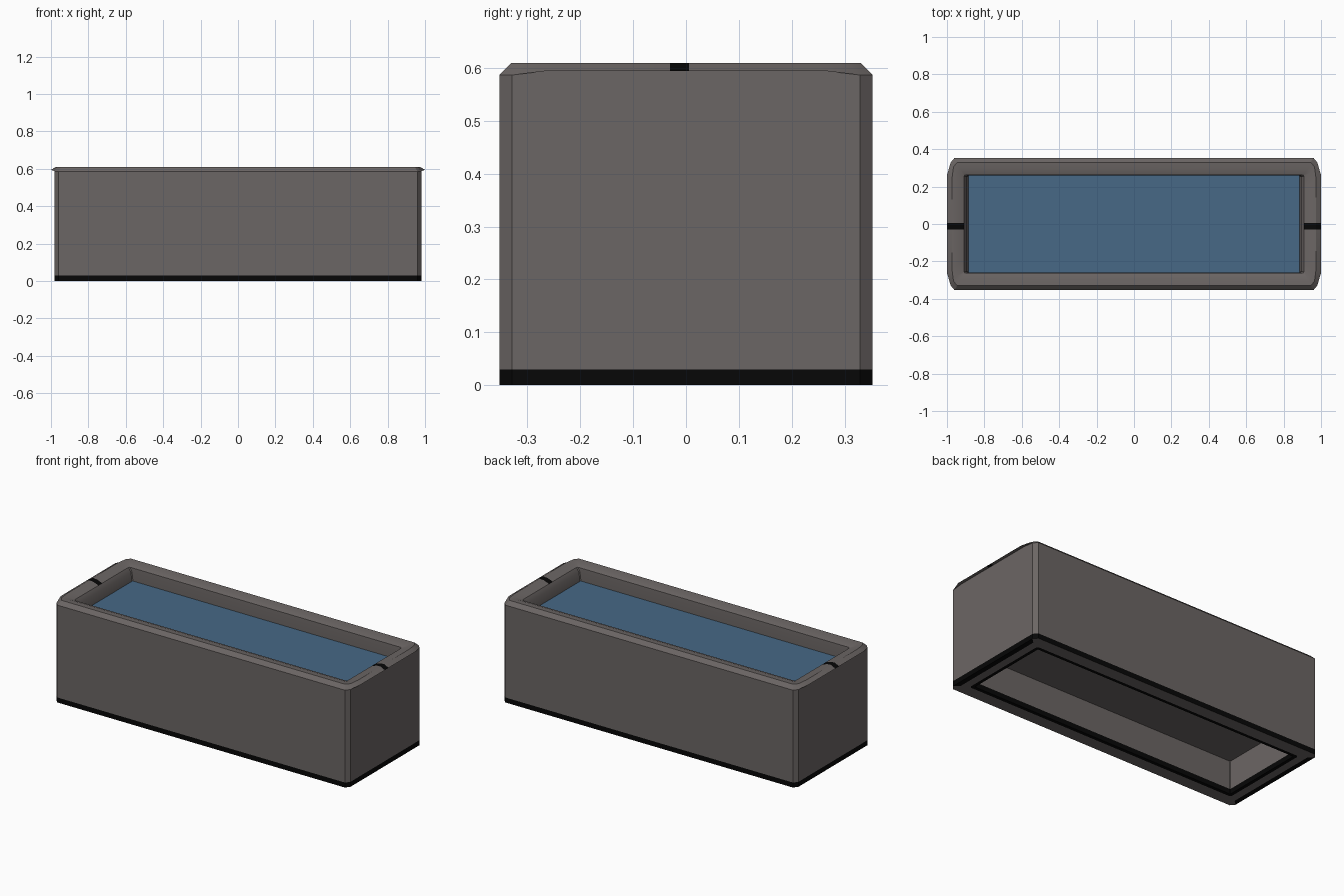
import bpy, bmesh, math
from mathutils import Vector

cube = bpy.data.objects.get("Cube")
if cube:
    bpy.data.objects.remove(cube, do_unlink=True)


def material(name, rgb):
    m = bpy.data.materials.new(name)
    m.use_nodes = True
    m.diffuse_color = (*rgb, 1)
    bsdf = m.node_tree.nodes["Principled BSDF"]
    bsdf.inputs["Base Color"].default_value = (*rgb, 1)
    bsdf.inputs["Roughness"].default_value = 0.9
    return m


stone = material("grey stone", (0.148, 0.132, 0.128))
dark = material("black grime", (0.002, 0.002, 0.002))
water = material("blue water", (0.063, 0.14, 0.24))


def ring(bm, hx, hy, z, cut=0.02, bulge=0.0, lift=0.0):
    """Rectangle with clipped corners; the end edges may bulge and lift."""
    quarter = [(hx + bulge, hy * 0.74, z + lift), (hx, hy - cut * 1.2, z),
               (hx - cut, hy, z)]
    pts = []
    for sx, sy in ((1, 1), (-1, 1), (-1, -1), (1, -1)):
        part = [(x * sx, y * sy, h) for x, y, h in quarter]
        pts += part if sx * sy > 0 else part[::-1]
    return [bm.verts.new(p) for p in pts]


def finish(bm, name, mats):
    me = bpy.data.meshes.new(name)
    bm.to_mesh(me)
    bm.free()
    ob = bpy.data.objects.new(name, me)
    bpy.context.collection.objects.link(ob)
    for m in mats:
        me.materials.append(m)
    return ob


# Trough body: rings from the underside recess, round the rim, to the basin
bm = bmesh.new()
rings = [
    ring(bm, 0.885, 0.26, 0.2, 0.004),
    ring(bm, 0.885, 0.26, 0.03, 0.004),
    ring(bm, 0.885, 0.26, 0.0, 0.004),
    ring(bm, 0.905, 0.28, 0.0, 0.008),
    ring(bm, 0.95, 0.325, 0.0),
    ring(bm, 0.98, 0.353, 0.0),
    ring(bm, 0.98, 0.353, 0.03),
    ring(bm, 0.98, 0.353, 0.587, lift=0.008),
    ring(bm, 0.98, 0.353, 0.587, bulge=0.02, lift=0.008),
    ring(bm, 0.965, 0.33, 0.61, bulge=0.008),
    ring(bm, 0.945, 0.295, 0.608, 0.015),
    ring(bm, 0.91, 0.262, 0.595, 0.006),
    ring(bm, 0.893, 0.26, 0.57, 0.004),
    ring(bm, 0.885, 0.26, 0.5, 0.004),
]
for a, b in zip(rings, rings[1:]):
    for i in range(len(a)):
        j = (i + 1) % len(a)
        bm.faces.new((a[i], a[j], b[j], b[i]))
bm.faces.new(rings[0])
bm.faces.new(rings[-1])
bmesh.ops.remove_doubles(bm, verts=bm.verts, dist=0.0005)
bmesh.ops.recalc_face_normals(bm, faces=bm.faces)

# Cut lines for the small dark marks on the end rims
for y in (-0.03, 0.006):
    bmesh.ops.bisect_plane(bm, geom=bm.verts[:] + bm.edges[:] + bm.faces[:],
                           plane_co=(0, y, 0), plane_no=(0, 1, 0))

# Grime along the base edges and on the rim marks
for f in bm.faces:
    c = f.calc_center_median()
    top = max(v.co.z for v in f.verts)
    low = min(v.co.z for v in f.verts)
    under_mid = top < 0.001 and all(
        0.9 < abs(v.co.x) < 0.96 or 0.27 < abs(v.co.y) < 0.33 for v in f.verts)
    base = top < 0.04 and not under_mid
    mark = -0.03 < c.y < 0.006 and low > 0.59 and abs(c.x) > 0.9
    f.material_index = int(base or mark)
body = finish(bm, "trough_body", [stone, dark])

# Water surface
bm = bmesh.new()
bmesh.ops.create_grid(bm, x_segments=1, y_segments=1, size=1)
for v in bm.verts:
    v.co = Vector((v.co.x * 0.885, v.co.y * 0.26, 0.518))
finish(bm, "water_surface", [water])

bpy.ops.object.select_all(action="DESELECT")
body.select_set(True)
bpy.context.view_layer.objects.active = body
bpy.ops.object.shade_smooth_by_angle(angle=math.radians(30))
